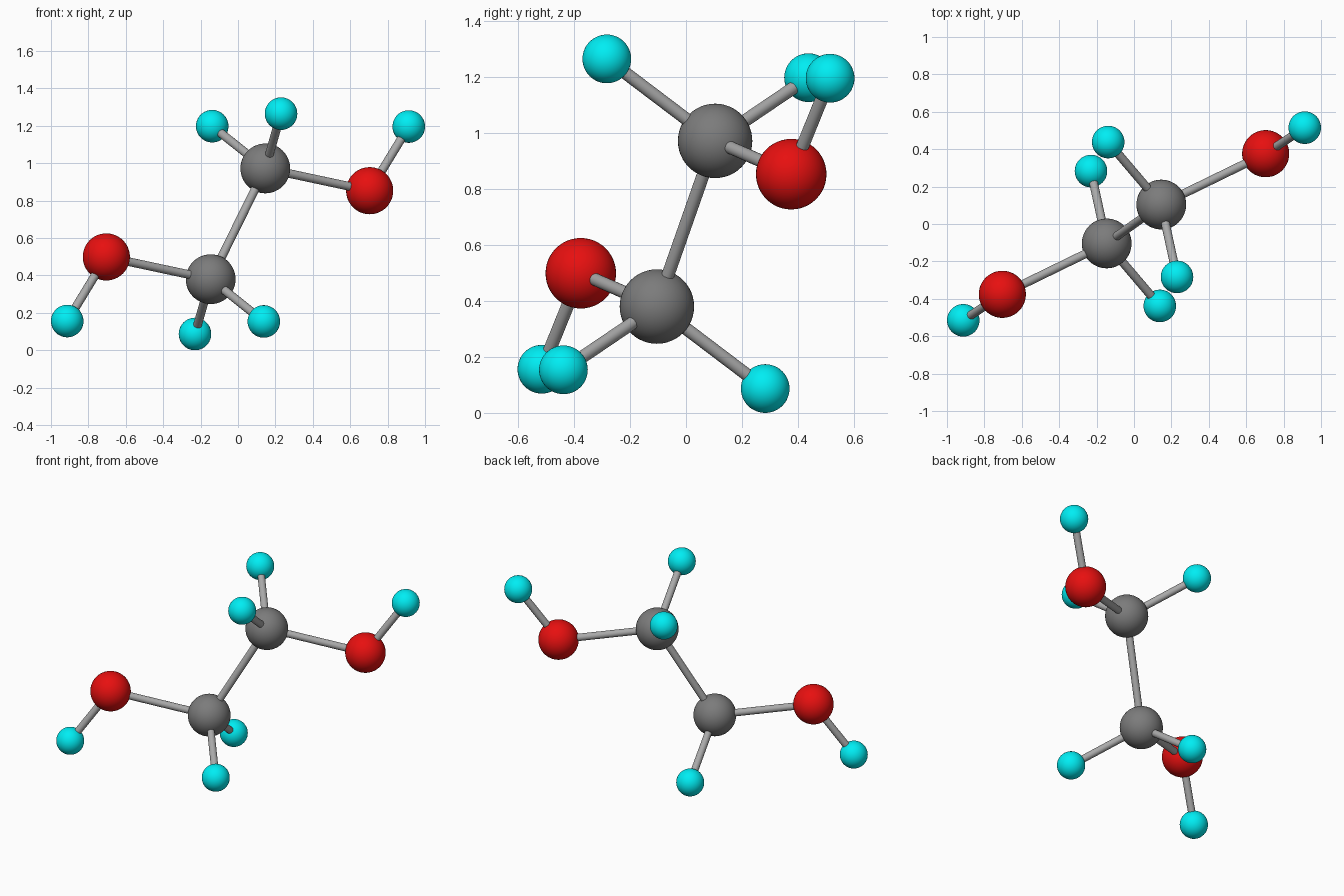
import bpy
from mathutils import Vector

if "Cube" in bpy.data.objects:
    bpy.data.objects.remove(bpy.data.objects["Cube"])

BOND_RADIUS = 0.023
MID = Vector((0, 0, 0.676))          # centre of the point symmetry


def make_material(name, color):
    mat = bpy.data.materials.new(name)
    mat.diffuse_color = (*color, 1)
    mat.use_nodes = True
    mat.node_tree.nodes["Principled BSDF"].inputs["Base Color"].default_value = mat.diffuse_color
    return mat


RED = make_material("oxygen_red", (0.8, 0.005, 0.005))
CYAN = make_material("hydrogen_cyan", (0.0, 0.85, 0.9))
GREY = make_material("carbon_grey", (0.2, 0.2, 0.2))
LIGHT = make_material("bond_grey", (0.4, 0.4, 0.4))


def finish(name, mat):
    ob = bpy.context.object
    ob.name = name
    ob.data.materials.append(mat)
    bpy.ops.object.shade_smooth_by_angle()
    return ob


def atom(name, pos, radius, mat):
    bpy.ops.mesh.primitive_uv_sphere_add(
        segments=48, ring_count=24, radius=radius, location=pos)
    return finish(name, mat)


def bond(name, a, b):
    d = b - a
    bpy.ops.mesh.primitive_cylinder_add(
        vertices=24, radius=BOND_RADIUS, depth=d.length, location=(a + b) / 2,
        rotation=d.to_track_quat('Z', 'Y').to_euler())
    return finish(name, LIGHT)


# Upper half of the molecule: name -> (position, radius, material)
atoms = {
    "carbon": ((0.146, 0.104, 0.972), 0.133, GREY),
    "oxygen": ((0.704, 0.376, 0.853), 0.126, RED),
    "hydroxyl_hydrogen": ((0.913, 0.515, 1.196), 0.087, CYAN),
    "front_hydrogen": ((0.230, -0.283, 1.265), 0.087, CYAN),
    "back_hydrogen": ((-0.138, 0.438, 1.198), 0.087, CYAN),
}
bonds = [("carbon", "oxygen"), ("oxygen", "hydroxyl_hydrogen"),
         ("carbon", "front_hydrogen"), ("carbon", "back_hydrogen")]

# Each half is the other one inverted through the centre
for half, sign in (("upper", 1), ("lower", -1)):
    place = {n: MID + sign * (Vector(p) - MID) for n, (p, r, m) in atoms.items()}
    for n, (p, r, m) in atoms.items():
        atom(f"{half}_{n}", place[n], r, m)
    for a, b in bonds:
        bond(f"{half}_bond_{a}_to_{b}", place[a], place[b])

# Central bond joining the two carbons
top = Vector(atoms["carbon"][0])
bond("central_bond", 2 * MID - top, top)
